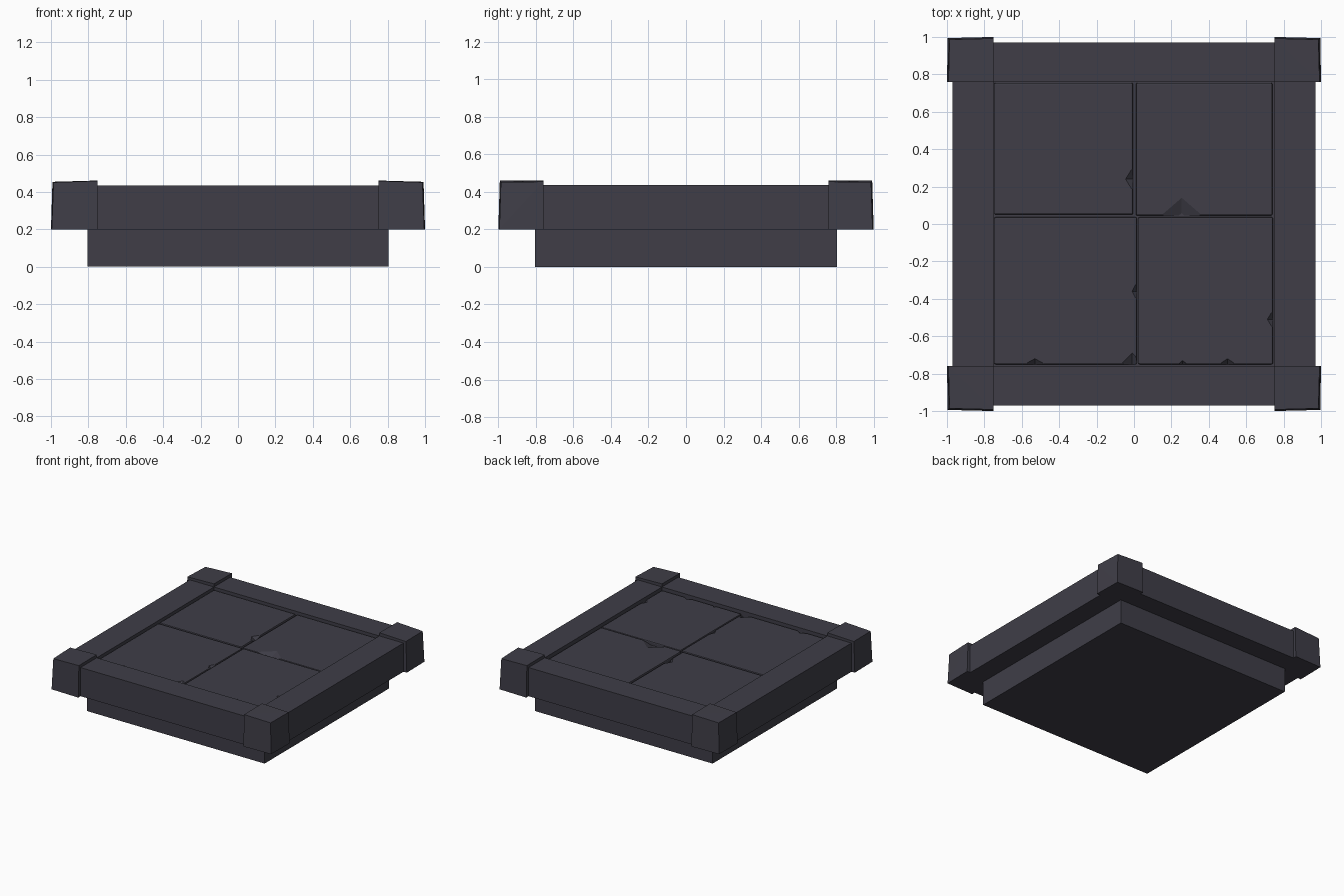
import bpy
import bmesh
from mathutils import Vector

cube = bpy.data.objects.get("Cube")
if cube:
    bpy.data.objects.remove(cube, do_unlink=True)

# One slate colour for the whole slab
slate = bpy.data.materials.new("dark_slate")
slate.use_nodes = True
colour = (0.050, 0.048, 0.064, 1)
slate.diffuse_color = colour
bsdf = next(n for n in slate.node_tree.nodes if n.type == 'BSDF_PRINCIPLED')
bsdf.inputs["Base Color"].default_value = colour
bsdf.inputs["Roughness"].default_value = 0.9


def hull(name, points):
    """Convex solid around a few points."""
    bm = bmesh.new()
    for p in points:
        bm.verts.new(p)
    bmesh.ops.convex_hull(bm, input=bm.verts[:])
    bmesh.ops.dissolve_limit(bm, angle_limit=0.002, verts=bm.verts[:], edges=bm.edges[:])
    bmesh.ops.recalc_face_normals(bm, faces=bm.faces[:])
    mesh = bpy.data.meshes.new(name)
    bm.to_mesh(mesh)
    bm.free()
    mesh.materials.append(slate)
    obj = bpy.data.objects.new(name, mesh)
    bpy.context.collection.objects.link(obj)
    return obj


def box(name, x0, x1, y0, y1, z0, z1):
    return hull(name, [(x, y, z) for x in (x0, x1) for y in (y0, y1) for z in (z0, z1)])


def apply(obj, kind, **settings):
    mod = obj.modifiers.new(kind.title(), kind)
    for key, value in settings.items():
        setattr(mod, key, value)
    bpy.context.view_layer.objects.active = obj
    bpy.ops.object.modifier_apply(modifier=mod.name)


def chip(tile, edge, inward, width, depth, drop):
    """Knock a sloping triangular chip out of the upper edge of a tile."""
    e = Vector((*edge, TOP))
    n = Vector((*inward, 0))
    t = Vector((-n.y, n.x, 0)) * width / 2
    up = Vector((0, 0, 0.03))
    back = n * -0.03
    rim = [e + t, e - t, e + n * depth]
    low = e - Vector((0, 0, drop))
    cutter = hull("chip_cutter", rim + [p + up for p in rim]
                  + [low, low + back, e + t + back, e - t + back,
                     e + t + back + up, e - t + back + up])
    cutter.hide_render = True
    apply(tile, 'BOOLEAN', operation='DIFFERENCE', solver='EXACT', object=cutter)
    bpy.data.objects.remove(cutter, do_unlink=True)


TOP = 0.415   # tile surface
IX, IY = 0.75, 0.76   # inner edge of the rim

# Plinth and the bed under the tiles
box("plinth", -0.805, 0.805, -0.805, 0.805, 0, 0.21)
box("tile_bed", -0.76, 0.76, -0.77, 0.77, 0.2, 0.385)

# Rim beams
for s, side in ((-1, "right"), (1, "left")):
    box(side + "_beam", s * IX, s * 0.97, -IY, IY, 0.2, 0.435)
for s, side in ((-1, "front"), (1, "back")):
    box(side + "_beam", -IX, IX, s * IY, s * 0.97, 0.2, 0.435)

# Corner blocks, slightly worn towards the outer top corner
for sx, xn in ((-1, "right"), (1, "left")):
    for sy, yn in ((-1, "front"), (1, "back")):
        block = [(IX, IY, 0.2), (1, IY, 0.2), (IX, 1, 0.2), (0.996, 0.994, 0.2),
                 (IX, IY, 0.461), (0.992, IY, 0.454), (IX, 0.992, 0.459), (0.986, 0.986, 0.451)]
        hull(f"{yn}_{xn}_corner_block", [(sx * x, sy * y, z) for x, y, z in block])

# Four uneven paving tiles with softened edges
tiles = {
    "back_right_tile": (-0.747, -0.005, 0.05, 0.755),
    "back_left_tile": (0.01, 0.74, 0.045, 0.755),
    "front_right_tile": (-0.747, 0.015, -0.75, 0.037),
    "front_left_tile": (0.023, 0.743, -0.75, 0.037),
}
for name, (x0, x1, y0, y1) in tiles.items():
    tile = box(name, x0, x1, y0, y1, 0.37, TOP)
    apply(tile, 'BEVEL', width=0.008, segments=2)
    tiles[name] = (tile, x0, x1, y0, y1)

# Chipped edges
t, x0, x1, y0, y1 = tiles["back_left_tile"]
chip(t, (0.255, y0), (0, 1), 0.22, 0.095, 0.035)
t, x0, x1, y0, y1 = tiles["back_right_tile"]
chip(t, (x1, 0.24), (-1, 0), 0.13, 0.04, 0.03)
t, x0, x1, y0, y1 = tiles["front_right_tile"]
chip(t, (x1, -0.36), (-1, 0), 0.1, 0.025, 0.025)
chip(t, (-0.53, y0), (0, 1), 0.11, 0.03, 0.025)
chip(t, (-0.01, y0), (0, 1), 0.12, 0.06, 0.03)
t, x0, x1, y0, y1 = tiles["front_left_tile"]
chip(t, (x1, -0.51), (-1, 0), 0.1, 0.03, 0.025)
chip(t, (0.5, y0), (0, 1), 0.09, 0.03, 0.025)
chip(t, (0.26, y0), (0, 1), 0.05, 0.02, 0.02)
